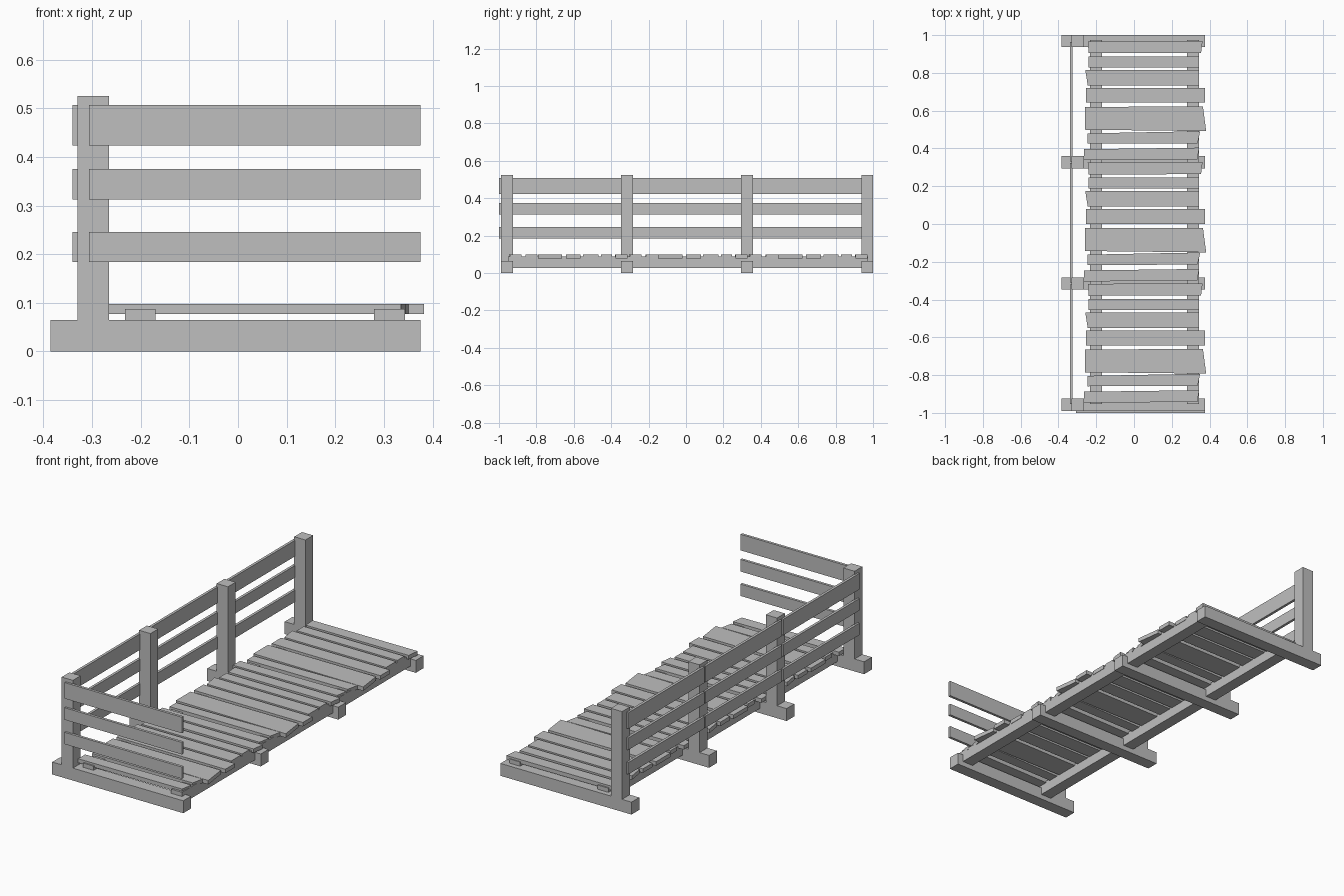
import bpy
import bmesh

cube = bpy.data.objects.get("Cube")
if cube:
    bpy.data.objects.remove(cube, do_unlink=True)

wood = bpy.data.materials.new("plain_grey")
wood.use_nodes = True
grey = (0.52, 0.52, 0.52, 1)
wood.diffuse_color = grey
wood.node_tree.nodes["Principled BSDF"].inputs["Base Color"].default_value = grey


def prism(name, outline, low, high):
    """Extrude a flat outline from low to high."""
    bm = bmesh.new()
    face = bm.faces.new([bm.verts.new((x, y, low)) for x, y in outline])
    top = bmesh.ops.extrude_face_region(bm, geom=[face])["geom"]
    verts = [g for g in top if isinstance(g, bmesh.types.BMVert)]
    bmesh.ops.translate(bm, verts=verts, vec=(0, 0, high - low))
    bmesh.ops.recalc_face_normals(bm, faces=bm.faces)
    mesh = bpy.data.meshes.new(name)
    bm.to_mesh(mesh)
    bm.free()
    mesh.materials.append(wood)
    obj = bpy.data.objects.new(name, mesh)
    bpy.context.collection.objects.link(obj)
    return obj


def box(name, xs, ys, zs):
    (x0, x1), (y0, y1) = xs, ys
    return prism(name, [(x0, y0), (x1, y0), (x1, y1), (x0, y1)], *zs)


# Cross beams with a post standing on each
half = 0.032
spacing = 0.642
stations = [-0.957 + spacing * i for i in range(4)]
for y in stations:
    span = (y - half, y + half)
    box("cross_beam", (-0.385, 0.375), span, (0, 0.065))
    box("post", (-0.33, -0.265), span, (0.065, 0.525))

# Rails: one run per bay along the side, one run across the front
gap = 0.005
for zs in [(0.184, 0.246), (0.312, 0.375), (0.423, 0.507)]:
    for start, end in zip(stations, stations[1:]):
        box("side_rail", (-0.34, -0.326), (start + gap, end - gap), zs)
    box("front_rail", (-0.306, 0.375), (-1, -0.986), zs)

# Long joists under the deck
for xs in [(-0.232, -0.17), (0.28, 0.343)]:
    box("joist", xs, (-0.953, 0.974), (0.026, 0.087))

# Deck planks: back-left, back-right, front-right, front-left corners
planks = [
    [(-.245, .967), (.363, .97), (.355, .906), (-.24, .904)],
    [(-.24, .888), (.343, .888), (.343, .829), (-.24, .829)],
    [(-.258, .816), (.345, .816), (.345, .734), (-.245, .734)],
    [(-.255, .721), (.376, .721), (.376, .642), (-.255, .642)],
    [(-.26, .62), (.365, .622), (.382, .492), (-.26, .499)],
    [(-.245, .48), (.35, .491), (.337, .427), (-.245, .425)],
    [(-.265, .396), (.345, .404), (.335, .342), (-.265, .338)],
]
for bay in range(3):
    for outline in planks:
        shifted = [(x, y - spacing * bay) for x, y in outline]
        prism("deck_plank", shifted, 0.077, 0.098)
